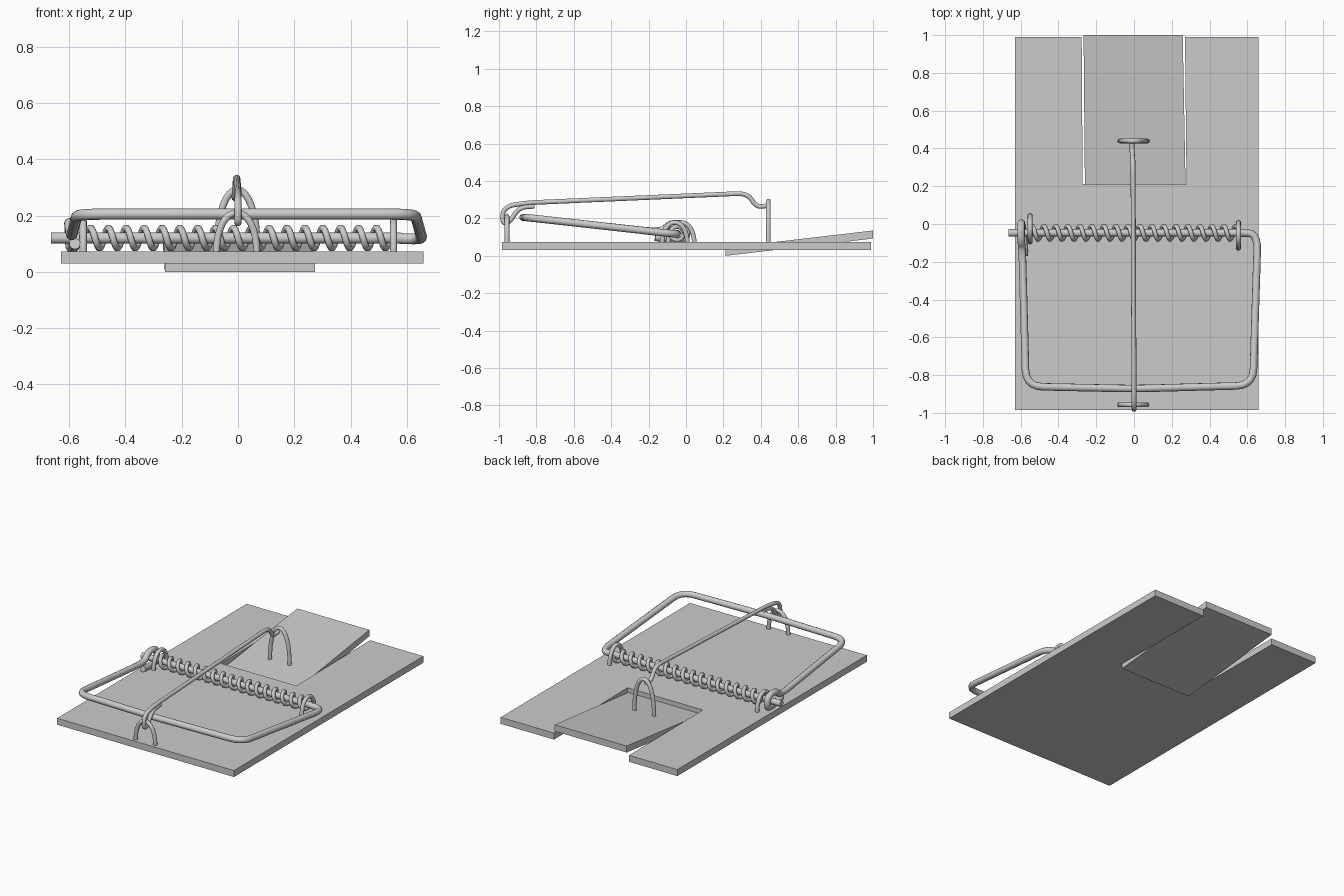
import bpy, bmesh, math
from mathutils import Vector

if "Cube" in bpy.data.objects:
    bpy.data.objects.remove(bpy.data.objects["Cube"])

grey = bpy.data.materials.new("grey")
grey.diffuse_color = (0.6, 0.6, 0.6, 1)
grey.use_nodes = True
grey.node_tree.nodes["Principled BSDF"].inputs["Base Color"].default_value = grey.diffuse_color


def prism(name, outline, z_at, thick):
    """Plate from an xy outline; z_at(y) gives the underside height."""
    bm = bmesh.new()
    low = [bm.verts.new((x, y, z_at(y))) for x, y in outline]
    top = [bm.verts.new((x, y, z_at(y) + thick)) for x, y in outline]
    bm.faces.new(low[::-1])
    bm.faces.new(top)
    n = len(outline)
    for i in range(n):
        j = (i + 1) % n
        bm.faces.new((low[i], low[j], top[j], top[i]))
    bmesh.ops.recalc_face_normals(bm, faces=bm.faces)
    me = bpy.data.meshes.new(name)
    bm.to_mesh(me)
    bm.free()
    me.materials.append(grey)
    ob = bpy.data.objects.new(name, me)
    bpy.context.collection.objects.link(ob)
    return ob


def rounded(points, bend, steps=5):
    """Replace each corner of a path by a quadratic bend."""
    pts = [Vector(p) for p in points]
    out = [pts[0]]
    for a, b, c in zip(pts, pts[1:], pts[2:]):
        p = b + (a - b).normalized() * min(bend, (a - b).length * 0.48)
        q = b + (c - b).normalized() * min(bend, (c - b).length * 0.48)
        for i in range(steps + 1):
            t = i / steps
            out.append(p * (1 - t) ** 2 + b * 2 * t * (1 - t) + q * t * t)
    return out + [pts[-1]]


def wire(name, points, radius):
    """Round wire swept along a path, turned into a smooth mesh."""
    cu = bpy.data.curves.new(name, "CURVE")
    cu.dimensions = "3D"
    cu.bevel_depth = radius
    cu.bevel_resolution = 3
    cu.use_fill_caps = True
    sp = cu.splines.new("POLY")
    sp.points.add(len(points) - 1)
    for sp_pt, p in zip(sp.points, points):
        sp_pt.co = (*p, 1)
    cu.materials.append(grey)
    ob = bpy.data.objects.new(name, cu)
    bpy.context.collection.objects.link(ob)
    bpy.ops.object.select_all(action="DESELECT")
    ob.select_set(True)
    bpy.context.view_layer.objects.active = ob
    bpy.ops.object.convert(target="MESH")
    bpy.ops.object.shade_smooth_by_angle(angle=math.radians(50))
    return ob


def staple(name, centre, half, base, apex, along_x, radius=0.013):
    """Arched wire with two legs in the board."""
    pts = []
    for i in range(17):
        a = math.pi * i / 16
        s = math.cos(a) * half
        z = base + (apex - base) * math.sin(a) ** 0.8
        pts.append((centre[0] + s, centre[1], z) if along_x
                   else (centre[0], centre[1] + s, z))
    return wire(name, pts, radius)


# wooden base with a notch for the pedal
prism("base_board", [(-0.63, -0.985), (0.66, -0.985), (0.66, 0.99), (0.27, 0.99),
                     (0.278, 0.212), (-0.272, 0.212), (-0.277, 0.99), (-0.63, 0.99)],
      lambda y: 0.03, 0.043)

# tilted bait pedal
prism("bait_pedal", [(-0.26, 0.212), (0.273, 0.212), (0.258, 1.0), (-0.267, 1.0)],
      lambda y: (y - 0.212) * 0.117, 0.043)

# spring and the rod through it
CY, CZ = -0.047, 0.12
wire("spring_rod", [(-0.665, CY, CZ), (0.58, CY, CZ)], 0.02)
TURNS, PER = 17, 14
coil = []
for i in range(TURNS * PER + 1):
    a = 2 * math.pi * i / PER
    coil.append((-0.54 + 1.08 * i / (TURNS * PER),
                 CY + 0.036 * math.cos(a), CZ + 0.036 * math.sin(a)))
wire("spring_coil", coil, 0.012)

# snapping bar, looped over the rod at its left end
wire("snap_bar", rounded([
    (0.55, CY, CZ), (0.655, -0.05, 0.115), (0.63, -0.855, 0.205),
    (0.0, -0.872, 0.205), (-0.572, -0.86, 0.205), (-0.592, -0.13, 0.125),
    (-0.598, -0.085, 0.175), (-0.598, 0.005, 0.17), (-0.595, 0.005, 0.085),
    (-0.585, -0.09, 0.085), (-0.58, -0.165, 0.1)], 0.09), 0.02)

# staples holding the rod
staple("left_rod_staple", (-0.55, -0.025), 0.07, 0.05, 0.178, False)
staple("right_rod_staple", (0.553, -0.06), 0.068, 0.05, 0.178, False)

# staples holding the trigger rod and the pedal catch
staple("front_staple", (-0.005, -0.957), 0.072, 0.05, 0.21, True)
staple("pedal_staple", (-0.003, 0.44), 0.072, 0.05, 0.292, True)

# trigger rod with an eye at the front and a kink at the pedal
wire("trigger_rod", rounded([
    (0.0, -0.81, 0.265), (0.0, -0.895, 0.258), (0.0, -0.945, 0.175),
    (0.0, -0.985, 0.175), (0.0, -0.975, 0.262), (0.0, -0.86, 0.283),
    (-0.005, 0.33, 0.335), (-0.01, 0.375, 0.26), (-0.01, 0.435, 0.268)], 0.06), 0.013)
